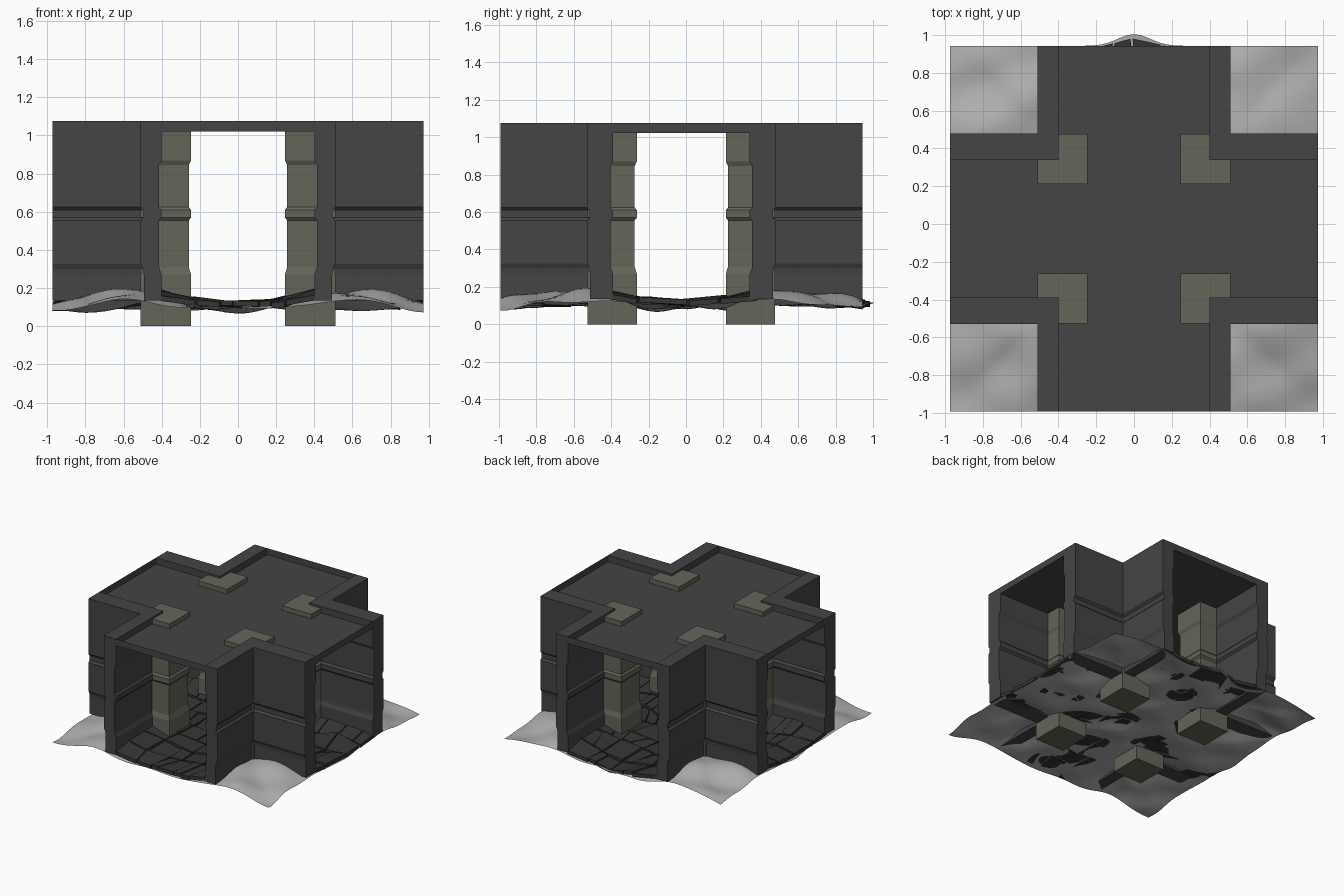
import bpy, bmesh, math, random
from mathutils import Vector

if "Cube" in bpy.data.objects:
    bpy.data.objects.remove(bpy.data.objects["Cube"])

random.seed(4)
YC = -0.025          # centre line of the crossing in y
EX, EY = 0.973, 0.968  # half lengths of the arms


def material(name, rgb):
    m = bpy.data.materials.new(name)
    m.diffuse_color = (*rgb, 1)
    m.use_nodes = True
    m.node_tree.nodes["Principled BSDF"].inputs["Base Color"].default_value = m.diffuse_color
    return m


WALL = material("dark wall stone", (0.058, 0.058, 0.058))
PILLAR = material("olive pillar stone", (0.13, 0.13, 0.10))
GROUND = material("pale ground", (0.42, 0.42, 0.42))
TILE = material("black slate", (0.036, 0.036, 0.036))


def finish(bm, name, mat, normals=True):
    if normals:
        bmesh.ops.recalc_face_normals(bm, faces=bm.faces)
    me = bpy.data.meshes.new(name)
    bm.to_mesh(me)
    bm.free()
    me.materials.append(mat)
    ob = bpy.data.objects.new(name, me)
    bpy.context.collection.objects.link(ob)
    return ob


def loft(bm, rings):
    """Closed solid through rings of points."""
    vs = [[bm.verts.new(p) for p in r] for r in rings]
    n = len(vs[0])
    for a, b in zip(vs, vs[1:]):
        for i in range(n):
            j = (i + 1) % n
            bm.faces.new((a[i], a[j], b[j], b[i]))
    bm.faces.new(vs[0][::-1])
    bm.faces.new(vs[-1])


QUADRANTS = [("front_left", -1, -1), ("front_right", 1, -1),
             ("back_left", -1, 1), ("back_right", 1, 1)]

# Corner walls: an L plan lofted through moulding levels (z, outer recess, inner recess)
LEVELS = [(0.135, .016, 0), (0.27, .016, 0), (0.30, .012, .012), (0.325, 0, .014),
          (0.555, 0, .014), (0.57, .014, 0), (0.61, .014, 0), (0.625, 0, .014),
          (0.845, 0, .014), (0.87, 0, 0), (1.075, 0, 0)]
for name, sx, sy in QUADRANTS:
    bm = bmesh.new()
    rings = []
    for z, o, i in LEVELS:
        ox, oy, ix, iy = .51 - o, .505 - o, .40 + i, .365 + i
        plan = [(ix, iy), (EX, iy), (EX, oy), (ox, oy), (ox, EY), (ix, EY)]
        rings.append([(sx * x, YC + sy * y, z) for x, y in plan])
    loft(bm, rings)
    finish(bm, "wall_" + name, WALL)

# Pillars: square plan with the same mouldings, standing through the ceiling
PILLAR_LEVELS = [(0, .132), (0.27, .132), (0.31, .12), (0.555, .12), (0.57, .132),
                 (0.61, .132), (0.625, .12), (0.845, .12), (0.87, .132), (1.06, .132)]
for name, sx, sy in QUADRANTS:
    bm = bmesh.new()
    cx, cy = sx * .378, YC + sy * .37
    loft(bm, [[(cx + a * h, cy + b * h, z) for a, b in ((-1, -1), (1, -1), (1, 1), (-1, 1))]
              for z, h in PILLAR_LEVELS])
    finish(bm, "pillar_" + name, PILLAR)

# Ceiling: a cross-shaped sheet, with a thin upstand across each arm end
bm = bmesh.new()
a, b = .45, .43
cross = [(a, -EY), (a, -b), (EX, -b), (EX, b), (a, b), (a, EY),
         (-a, EY), (-a, b), (-EX, b), (-EX, -b), (-a, -b), (-a, -EY)]
low = [bm.verts.new((x, y + YC, 1.022)) for x, y in cross]
bm.faces.new(low)
for i in (2, 5, 8, 11):
    p, q = low[i], low[(i + 1) % 12]
    hi = [bm.verts.new((v.co.x, v.co.y, 1.075)) for v in (q, p)]
    bm.faces.new((p, q, *hi))
finish(bm, "ceiling", WALL, False)


# Ground: smooth sheet, high beside the walls and low in the passage and corners
def swell(x, y):
    u, m = min(abs(x), abs(y)), max(abs(x), abs(y))
    edge = max(0, (m - .65) / .33)
    return .092 + .085 * math.exp(-((u - .52) / .24) ** 2) * (1 - .55 * edge * edge)


def ripple(x, y):
    return (.018 * math.sin(9 * x + 2.5 * math.sin(4 * y)) * math.cos(8 * y + 1)
            + .012 * math.sin(15 * y + 3 * x) * math.cos(11 * x - .5))


def bulge(x, y):
    """Back edge pushed out in the middle of the passage."""
    return .062 * math.exp(-(x / .12) ** 2) * max(0, (y - .7) / .268)


bm = bmesh.new()
N = 56
grid = []
for j in range(N + 1):
    row = []
    for i in range(N + 1):
        x, y = EX * (2 * i / N - 1), EY * (2 * j / N - 1)
        row.append(bm.verts.new((x, y + YC + bulge(x, y), swell(x, y) + ripple(x, y))))
    grid.append(row)
for j in range(N):
    for i in range(N):
        f = bm.faces.new((grid[j][i], grid[j][i + 1], grid[j + 1][i + 1], grid[j + 1][i]))
        f.smooth = True
finish(bm, "ground", GROUND, False)

# Floor: cracked slates on a jittered grid that fills the cross
LINES = [-1, -.8, -.62, -.425, -.215, 0, .215, .425, .62, .8, 1]
FIXED = (0, 3, 7, 10)


def corner(i, j):
    x = LINES[i] + (0 if i in FIXED else random.uniform(-.045, .045))
    y = LINES[j] + (0 if j in FIXED else random.uniform(-.045, .045))
    return Vector((x * EX, y * EY))


pts = [[corner(i, j) for i in range(11)] for j in range(11)]
bm = bmesh.new()


def slate(poly):
    c = sum(poly, Vector((0, 0))) / len(poly)
    tilt = random.uniform(-.05, .05), random.uniform(-.05, .05)
    lift = random.uniform(.026, .04)
    top = []
    for p in poly:
        q = c + (p - c) * (1 - .008 / max((p - c).length, .05))
        z = swell(q.x, q.y) + lift + tilt[0] * (q.x - c.x) + tilt[1] * (q.y - c.y)
        top.append(Vector((q.x, q.y + YC + .75 * bulge(q.x, q.y), z)))
    loft(bm, [[p - Vector((0, 0, .028)) for p in top], top])


for j in range(10):
    for i in range(10):
        if not (3 <= i <= 6 or 3 <= j <= 6):
            continue
        q = [pts[j][i], pts[j][i + 1], pts[j + 1][i + 1], pts[j + 1][i]]
        if random.random() < .45:   # split some slates with a crack
            s, t = random.uniform(.3, .7), random.uniform(.3, .7)
            m, n = q[0].lerp(q[1], s), q[3].lerp(q[2], t)
            slate([q[0], m, n, q[3]])
            slate([m, q[1], q[2], n])
        else:
            slate(q)
finish(bm, "floor_slates", TILE)
